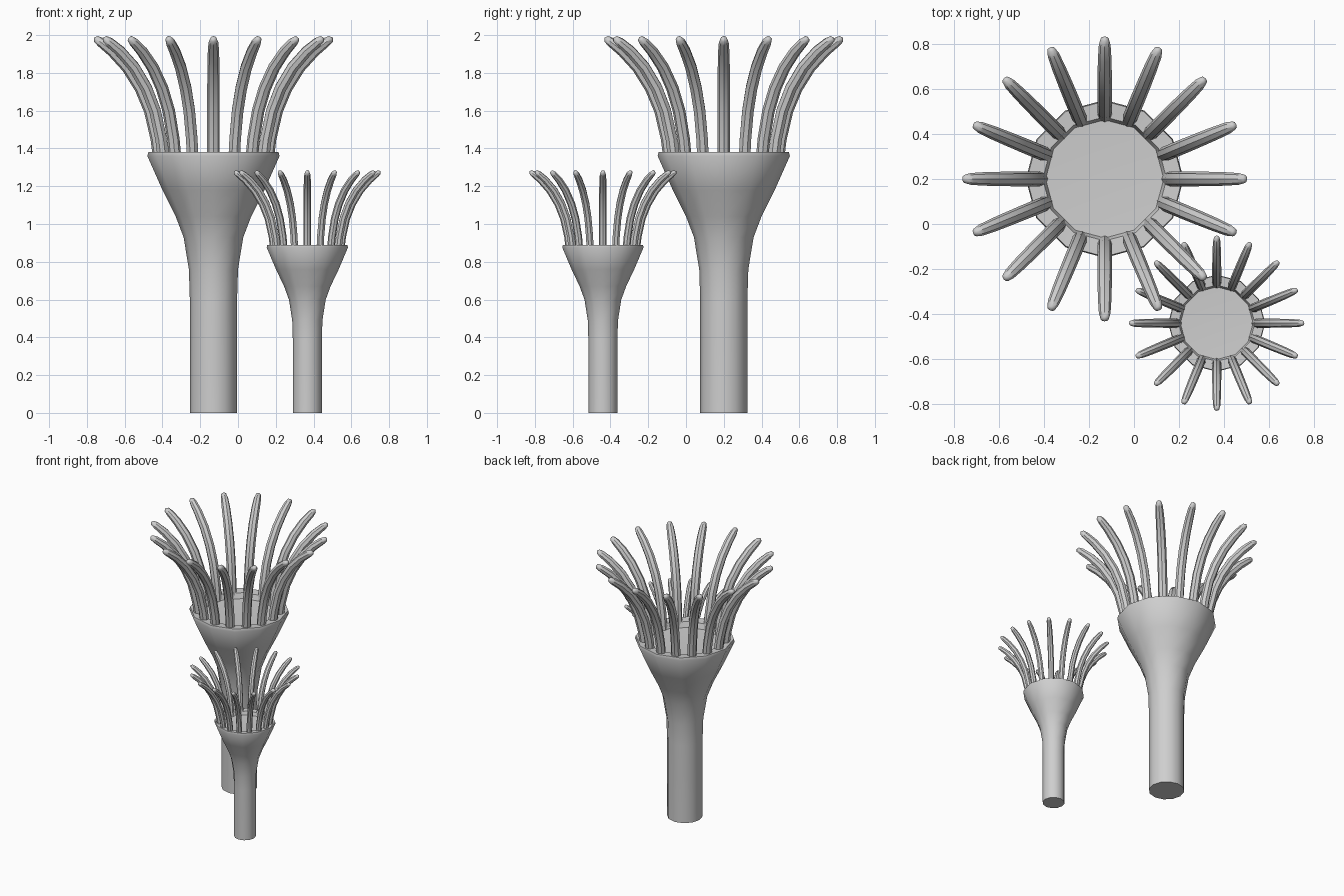
import bpy, bmesh, math
from mathutils import Vector, Matrix

cube = bpy.data.objects.get("Cube")
if cube:
    bpy.data.objects.remove(cube, do_unlink=True)

grey = bpy.data.materials.new("plain_grey")
grey.use_nodes = True
grey.diffuse_color = (0.62, 0.62, 0.62, 1)
grey.node_tree.nodes["Principled BSDF"].inputs["Base Color"].default_value = (0.62, 0.62, 0.62, 1)

SIDES = 12
ARMS = 16
# (radius, height) of the trumpet body, from the foot over the rim to the floor
BODY = [(0.125, 0), (0.125, 0.6), (0.13, 0.76), (0.158, 0.93), (0.2, 1.04),
        (0.27, 1.18), (0.35, 1.36), (0.345, 1.38), (0.275, 1.375), (0.262, 1.335)]
FLOOR = 1.325
# (distance from axis, height, thickness) along one tentacle
ARM = [(0.285, 1.33, 0.033), (0.3, 1.45, 0.033), (0.335, 1.6, 0.033),
       (0.385, 1.72, 0.033), (0.455, 1.83, 0.032), (0.535, 1.915, 0.03),
       (0.595, 1.962, 0.026), (0.622, 1.98, 0.018)]


def bridge(bm, a, b):
    n = len(a)
    for i in range(n):
        j = (i + 1) % n
        bm.faces.new((a[i], a[j], b[j], b[i]))


def fan(bm, ring, point):
    tip = bm.verts.new(point)
    for i, v in enumerate(ring):
        bm.faces.new((v, ring[(i + 1) % len(ring)], tip))


def finish(name, bm, place):
    bmesh.ops.recalc_face_normals(bm, faces=bm.faces)
    mesh = bpy.data.meshes.new(name)
    bm.to_mesh(mesh)
    bm.free()
    mesh.materials.append(grey)
    obj = bpy.data.objects.new(name, mesh)
    bpy.context.collection.objects.link(obj)
    obj.location, obj.scale = place
    bpy.ops.object.select_all(action='DESELECT')
    obj.select_set(True)
    bpy.context.view_layer.objects.active = obj
    bpy.ops.object.shade_smooth_by_angle(angle=math.radians(42))


def trumpet(name, place):
    bm = bmesh.new()
    rings = []
    for r, z in BODY:
        rings.append([bm.verts.new((r * math.cos(a), r * math.sin(a), z))
                      for a in (math.tau * i / SIDES for i in range(SIDES))])
    for a, b in zip(rings, rings[1:]):
        bridge(bm, a, b)
    bm.faces.new(rings[0])
    fan(bm, rings[-1], (0, 0, FLOOR))
    finish(name, bm, place)


def tentacles(name, place):
    bm = bmesh.new()
    path = [Vector((r, 0, z)) for r, z, t in ARM]
    for k in range(ARMS):
        turn = Matrix.Rotation(math.tau * k / ARMS, 3, 'Z')
        rings = []
        for i, p in enumerate(path):
            along = (path[min(i + 1, len(path) - 1)] - path[max(i - 1, 0)]).normalized()
            side = Vector((0, 1, 0))
            out = side.cross(along)
            t = ARM[i][2]
            rings.append([bm.verts.new(turn @ (p + t * (math.cos(a) * out + math.sin(a) * side)))
                          for a in (math.tau * s / 8 for s in range(8))])
        for a, b in zip(rings, rings[1:]):
            bridge(bm, a, b)
        bm.faces.new(rings[0])
        fan(bm, rings[-1], turn @ (path[-1] + along * 0.012))
    finish(name, bm, place)


# Two tube creatures of different size
LARGE = ((-0.13, 0.2, 0), (1, 1, 1))
SMALL = ((0.367, -0.44, 0), (0.615, 0.615, 0.644))
for label, place in (("large", LARGE), ("small", SMALL)):
    trumpet(label + "_trumpet_body", place)
    tentacles(label + "_tentacles", place)
